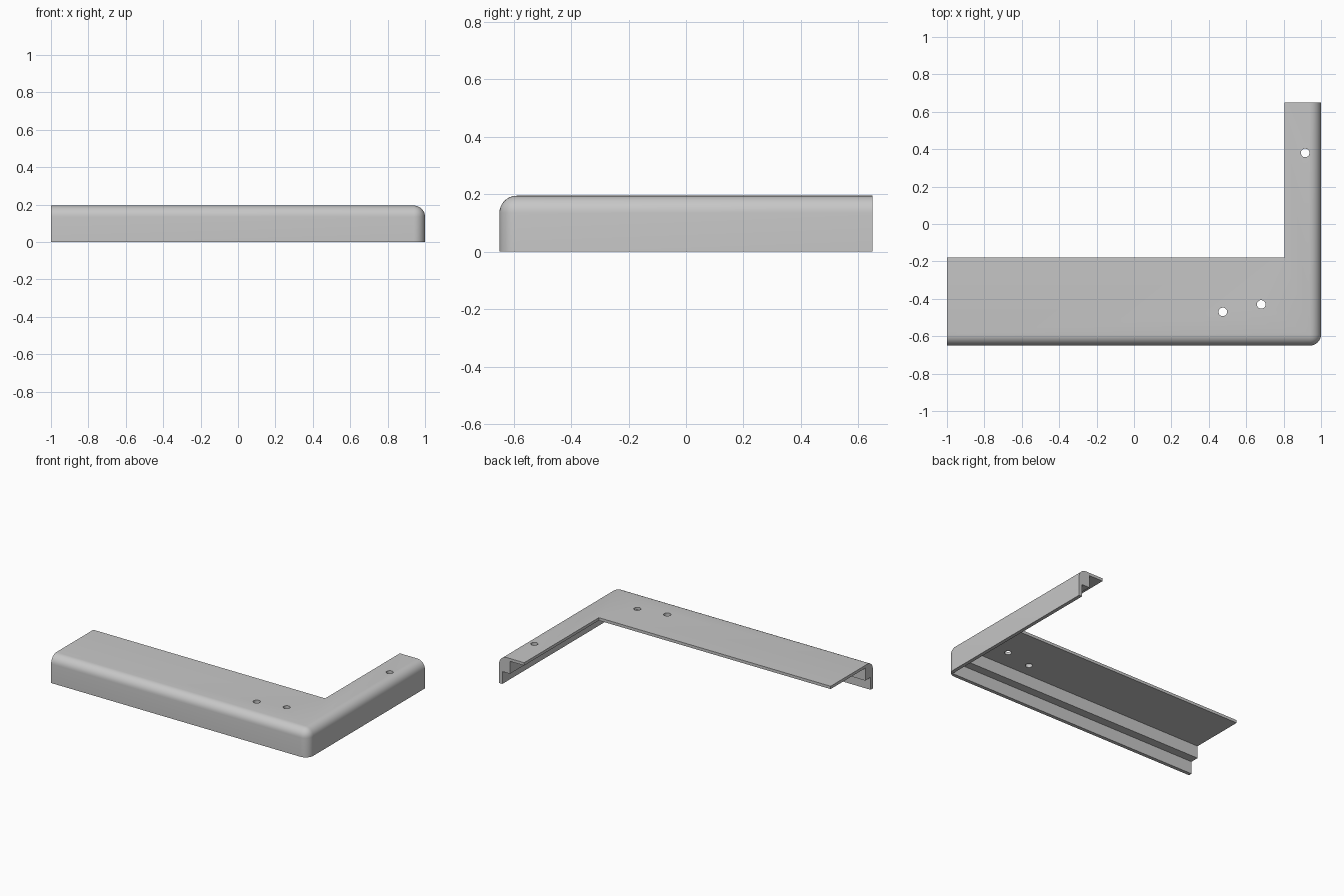
import bpy, bmesh, math
from mathutils import Matrix, Vector

cube = bpy.data.objects.get("Cube")
if cube:
    bpy.data.objects.remove(cube, do_unlink=True)

# Overall sizes
X, Y, H = 1.0, 0.65, 0.195
ARM_X, ARM_Y = 0.805, -0.18      # inner edges of the two arms
FILLET = 0.06
LIP, WALL = 0.025, 0.085         # thin lower lip, thicker upper wall
STEP_Z, PLATE_Z = 0.0875, 0.175  # shoulder height, underside of top plate
HOLES = [(0.475, -0.47), (0.68, -0.43), (0.915, 0.38)]

grey = bpy.data.materials.new("light grey")
grey.use_nodes = True
colour = (0.57, 0.57, 0.57, 1)
grey.diffuse_color = colour
grey.node_tree.nodes["Principled BSDF"].inputs["Base Color"].default_value = colour


def make_object(name, bm):
    mesh = bpy.data.meshes.new(name)
    bmesh.ops.recalc_face_normals(bm, faces=bm.faces[:])
    bm.to_mesh(mesh)
    bm.free()
    mesh.materials.append(grey)
    obj = bpy.data.objects.new(name, mesh)
    bpy.context.collection.objects.link(obj)
    return obj


def box(name, low, high):
    low, high = Vector(low), Vector(high)
    bm = bmesh.new()
    bmesh.ops.create_cube(bm, size=1)
    bmesh.ops.scale(bm, vec=high - low, verts=bm.verts)
    bmesh.ops.translate(bm, vec=(low + high) / 2, verts=bm.verts)
    return make_object(name, bm)


def drill(name, x, y):
    bm = bmesh.new()
    bmesh.ops.create_cone(bm, cap_ends=True, segments=32, radius1=0.023,
                          radius2=0.023, depth=1,
                          matrix=Matrix.Translation((x, y, 0)))
    return make_object(name, bm)


# L-shaped block with rounded outer edges and corner
bm = bmesh.new()
outline = [(-X, -Y), (X, -Y), (X, Y), (ARM_X, Y), (ARM_X, ARM_Y), (-X, ARM_Y)]
base = bm.faces.new([bm.verts.new((x, y, 0)) for x, y in outline])
extruded = bmesh.ops.extrude_face_region(bm, geom=[base])["geom"]
bmesh.ops.translate(bm, vec=(0, 0, H),
                    verts=[g for g in extruded if isinstance(g, bmesh.types.BMVert)])
bmesh.ops.recalc_face_normals(bm, faces=bm.faces[:])


def is_outer(edge):
    a, b = (v.co for v in edge.verts)
    on_top = min(a.z, b.z) > H - 0.001
    on_front = max(a.y, b.y) < 0.001 - Y
    on_side = min(a.x, b.x) > X - 0.001
    return on_top + on_front + on_side == 2


bmesh.ops.bevel(bm, geom=[e for e in bm.edges if is_outer(e)], offset=FILLET,
                offset_type='OFFSET', segments=8, profile=0.5, affect='EDGES')
bracket = make_object("corner_bracket", bm)

# Hollow out the stepped underside and drill the screw holes
cutters = [
    box("lip_cutter", (-2, LIP - Y, -1), (X - LIP, 2, STEP_Z)),
    box("wall_cutter", (-2, WALL - Y, -1), (X - WALL, 2, PLATE_Z)),
]
cutters += [drill(f"hole_cutter_{i}", x, y) for i, (x, y) in enumerate(HOLES)]

bpy.ops.object.select_all(action='DESELECT')
bpy.context.view_layer.objects.active = bracket
bracket.select_set(True)
for cutter in cutters:
    cutter.hide_render = True
    mod = bracket.modifiers.new(cutter.name, 'BOOLEAN')
    mod.operation = 'DIFFERENCE'
    mod.solver = 'EXACT'
    mod.object = cutter
    bpy.ops.object.modifier_apply(modifier=mod.name)
    bpy.data.objects.remove(cutter, do_unlink=True)

bpy.ops.object.shade_smooth_by_angle(angle=math.radians(30))
